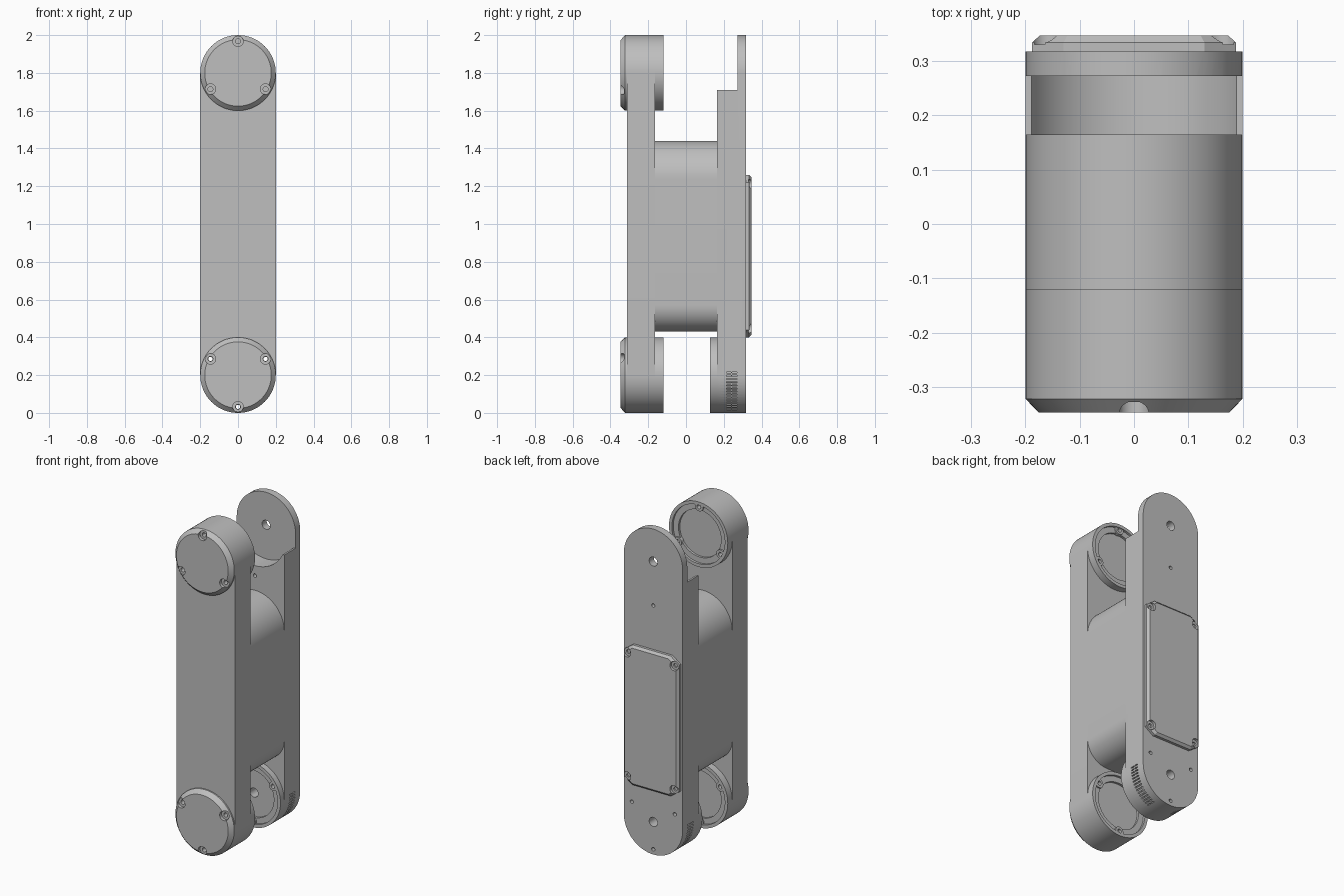
import bpy, bmesh, math
from mathutils import Matrix, Vector

if "Cube" in bpy.data.objects:
    bpy.data.objects.remove(bpy.data.objects["Cube"], do_unlink=True)

grey = bpy.data.materials.new("plain_grey")
grey.use_nodes = True
colour = (0.52, 0.52, 0.52, 1)
grey.diffuse_color = colour
grey.node_tree.nodes["Principled BSDF"].inputs["Base Color"].default_value = colour

R = 0.2                      # half width of the arms
LOW, HIGH = 0.2, 1.8         # joint heights
FRONT, BACK = -0.313, 0.318  # outer faces of the arms
INNER = 0.164                # inner faces of the arms


def arc(cx, cz, r, a0, a1, n):
    angles = [math.radians(a0 + (a1 - a0) * i / n) for i in range(n + 1)]
    return [(cx + r * math.cos(a), cz + r * math.sin(a)) for a in angles]


def circle(cx, cz, r, n=72):
    return arc(cx, cz, r, 0, 360, n)[:-1]


def finish(name, bm):
    bmesh.ops.recalc_face_normals(bm, faces=bm.faces[:])
    mesh = bpy.data.meshes.new(name)
    bm.to_mesh(mesh)
    bm.free()
    mesh.materials.append(grey)
    ob = bpy.data.objects.new(name, mesh)
    bpy.context.collection.objects.link(ob)
    return ob


def loft(name, sections):
    """Solid through matching x-z outlines placed along y."""
    bm = bmesh.new()
    rings = [[bm.verts.new((x, y, z)) for x, z in pts] for y, pts in sections]
    for a, b in zip(rings, rings[1:]):
        for i in range(len(a)):
            j = (i + 1) % len(a)
            bm.faces.new((a[i], a[j], b[j], b[i]))
    bm.faces.new(rings[0])
    bm.faces.new(rings[-1])
    return finish(name, bm)


def prism(name, pts, y0, y1):
    return loft(name, [(y0, pts), (y1, pts)])


def disc(name, x, z, r, y0, y1, n=72):
    return prism(name, circle(x, z, r, n), y0, y1)


def cut(ob, cutters):
    for c in cutters:
        c.hide_render = True
        mod = ob.modifiers.new("cut", "BOOLEAN")
        mod.operation, mod.solver, mod.object = "DIFFERENCE", "EXACT", c
        bpy.context.view_layer.objects.active = ob
        bpy.ops.object.modifier_apply(modifier=mod.name)
        bpy.data.objects.remove(c, do_unlink=True)


def smooth(ob):
    bpy.ops.object.select_all(action="DESELECT")
    ob.select_set(True)
    bpy.context.view_layer.objects.active = ob
    bpy.ops.object.shade_smooth_by_angle(angle=math.radians(20))


def screw_spots(zc, up):
    """Three points around a joint, one at the far end of the arm."""
    return [(x, zc + z * up) for x, z in ((0, 0.168), (-0.146, -0.086), (0.146, -0.086))]


def holes(spots, r, y0, y1):
    return [disc("hole_cutter", x, z, r, y0, y1, 24) for x, z in spots]


def joint_ring(name, zc, up, face, root):
    """Ring on the inner side of an arm, with stepped recess and screw seats."""
    s = 1 if face > root else -1
    spots = screw_spots(zc, up)
    ring = disc(name, 0, zc, R, root, face)
    out = face + s * 0.05
    cut(ring, [disc("recess", 0, zc, 0.18, face - s * 0.014, out),
               disc("recess", 0, zc, 0.145, face - s * 0.028, out)]
        + holes(spots, 0.013, -0.5, 0.5))
    parts = [ring]
    for i, (x, z) in enumerate(spots):
        seat = disc(f"{name}_screw_seat_{i + 1}", x, z, 0.028, root, face - s * 0.005, 24)
        cut(seat, holes([(x, z)], 0.013, -0.5, 0.5))
        parts.append(seat)
    return parts


parts = []
stadium = arc(0, HIGH, R, 0, 180, 36) + arc(0, LOW, R, 180, 360, 36)

# Front arm with a joint at either end
front_arm = prism("front_arm", stadium, FRONT, -INNER)
parts.append(front_arm)
for label, zc, up in (("upper", HIGH, 1), ("lower", LOW, -1)):
    spots = screw_spots(zc, up)
    cut(front_arm, holes(spots, 0.013, -0.4, -0.1))
    parts += joint_ring(f"{label}_front_joint", zc, up, -0.12, -INNER)
    # Chamfered cap with counterbored screws
    cap = loft(f"{label}_front_cap", [(FRONT, circle(0, zc, R)),
                                      (-0.322, circle(0, zc, R)),
                                      (-0.347, circle(0, zc, 0.176))])
    cut(cap, holes(spots, 0.028, -0.4, -0.328) + holes(spots, 0.013, -0.4, -0.3))
    parts.append(cap)

# Middle block: round on top, filleted underneath
block = (arc(0, 1.24, R, 0, 180, 36) + arc(-0.06, 0.57, 0.14, 180, 270, 18)
         + arc(0.06, 0.57, 0.14, 270, 360, 18))
parts.append(prism("middle_block", block, -INNER, INNER))

# Back arm, thinned to a tongue at the top by a round seat
back_arm = prism("back_arm", stadium, INNER, BACK)
corner = [(-0.3, 1.71), (0.3, 1.71), (0.3, 2.1), (-0.3, 2.1)]
low_spots = screw_spots(LOW, -1)
cut(back_arm, [prism("step_cutter", corner, 0.1, 0.273),
               disc("seat_cutter", 0, HIGH, 0.209, 0.1, 0.273)]
    + holes([(0, HIGH), (0, LOW)], 0.028, 0.1, 0.4)
    + holes([(0, 1.53)] + low_spots, 0.011, 0.1, 0.4))
parts.append(back_arm)

# Rows of vent slots around the lower end of the back arm
vents = bmesh.new()
for side in (1, -1):
    for row in range(15):
        a = math.radians(4 - 5 * row)
        for y in (0.227, 0.257):
            place = (Matrix.Translation(Vector((side * R * math.cos(a), y, LOW + R * math.sin(a))))
                     @ Matrix.Rotation(-side * a, 4, "Y")
                     @ Matrix.Diagonal((0.024, 0.025, 0.007, 1)))
            bmesh.ops.create_cube(vents, size=1, matrix=place)
cut(back_arm, [finish("vent_cutter", vents)])

# Lower back joint with a shaft hole
lower_back = joint_ring("lower_back_joint", LOW, -1, 0.127, INNER)
cut(lower_back[0], [disc("shaft_cutter", 0, LOW, 0.028, 0.1, 0.4)])
parts += lower_back


# Back cover with clipped corners and four countersunk screws
def cover_outline(d):
    w, h, k = 0.188 - d, 0.43 - d, 0.83
    quarter = [(w, h - 0.04), (0.13 - d / 2, h)]
    right_top = quarter
    left_top = [(-x, z) for x, z in reversed(quarter)]
    bottom = [(-x, -z) for x, z in right_top + left_top]
    return [(x, z + k) for x, z in right_top + left_top + bottom]


cover = loft("back_cover", [(BACK, cover_outline(0)), (0.334, cover_outline(0)),
                            (0.347, cover_outline(0.014))])
corners = [(x, z) for x in (-0.16, 0.16) for z in (0.45, 1.21)]
cut(cover, holes(corners, 0.027, 0.331, 0.4) + holes(corners, 0.012, 0.322, 0.4))
parts.append(cover)

for ob in parts:
    smooth(ob)
